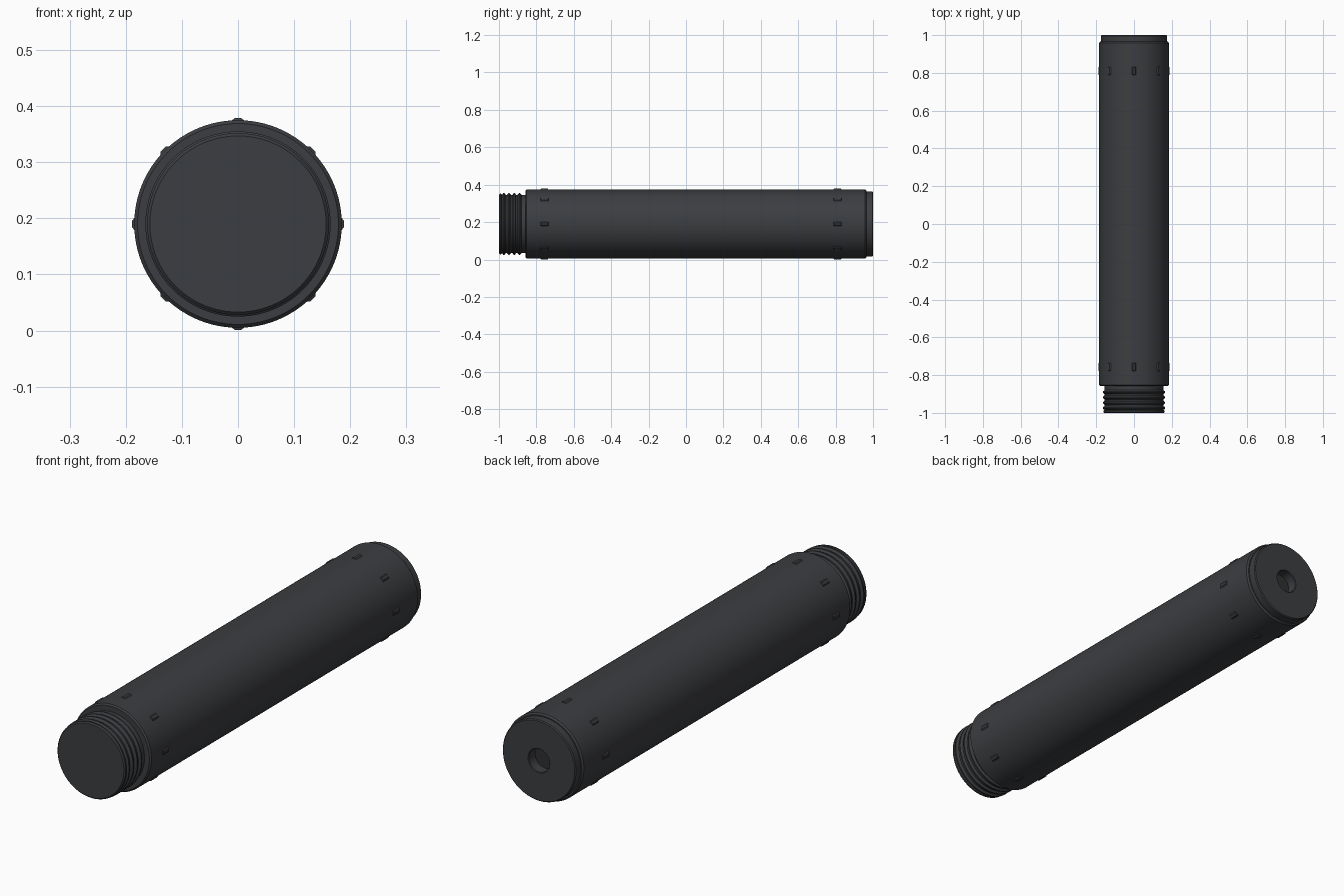
import bpy, bmesh
from math import pi, cos, sin, radians
from mathutils import Matrix, Vector

if "Cube" in bpy.data.objects:
    bpy.data.objects.remove(bpy.data.objects["Cube"])

CZ = 0.19      # height of the tube axis
SEG = 96

def material(name, c):
    m = bpy.data.materials.new(name)
    m.diffuse_color = (*c, 1)
    m.use_nodes = True
    m.node_tree.nodes["Principled BSDF"].inputs["Base Color"].default_value = m.diffuse_color
    return m

dark = material("dark_metal", (0.045, 0.047, 0.052))
black = material("bore_black", (0.03, 0.029, 0.028))

def finish(name, bm, mat, angle=30):
    bmesh.ops.recalc_face_normals(bm, faces=bm.faces)
    me = bpy.data.meshes.new(name)
    bm.to_mesh(me)
    bm.free()
    me.materials.append(mat)
    ob = bpy.data.objects.new(name, me)
    bpy.context.collection.objects.link(ob)
    bpy.context.view_layer.objects.active = ob
    ob.select_set(True)
    bpy.ops.object.shade_smooth_by_angle(angle=radians(angle))
    ob.select_set(False)
    return ob

def lathe(name, profile, mat):
    """Revolve (radius, y) points around the tube axis; radius 0 closes an end."""
    bm = bmesh.new()
    vs = [bm.verts.new((r, y, CZ)) for r, y in profile]
    es = [bm.edges.new(p) for p in zip(vs, vs[1:])]
    bmesh.ops.spin(bm, geom=vs + es, cent=(0, 0, CZ), axis=(0, 1, 0),
                   angle=2 * pi, steps=SEG, use_duplicate=False)
    bmesh.ops.remove_doubles(bm, verts=bm.verts, dist=1e-5)
    return finish(name, bm, mat)

# Main tube with small chamfers at both ends
lathe("tube_body", [(0.15, -0.858), (0.179, -0.858), (0.185, -0.852),
                    (0.185, 0.958), (0.179, 0.965), (0.16, 0.965)], dark)

# Rear cap with a recessed bore
lathe("end_cap", [(0.174, 0.96), (0.174, 0.996), (0.170, 1.0), (0.052, 1.0),
                  (0.049, 0.997), (0.049, 0.955)], dark)
lathe("bore_floor", [(0.049, 0.955), (0, 0.955)], black)

# Threaded neck: four rounded crests
neck = [(0, -1.0), (0.157, -1.0), (0.162, -0.995), (0.162, -0.988)]
for i in range(4):
    y = -0.974 + i * 0.028
    neck += [(0.156, y - 0.010), (0.165, y - 0.003), (0.165, y + 0.003), (0.156, y + 0.010)]
neck += [(0.156, -0.855)]
lathe("threaded_neck", neck, dark)

# Two rings of eight small tapered grip studs
def stud_ring(name, y):
    bm = bmesh.new()
    for i in range(8):
        a = i * pi / 4
        out, side = Vector((cos(a), 0, sin(a))), Vector((-sin(a), 0, cos(a)))
        stud = bmesh.ops.create_cube(bm, size=1)["verts"]
        for v in stud:
            top = v.co.z > 0
            w, l, h = (0.012, 0.038, 0.1888) if top else (0.032, 0.046, 0.180)
            v.co = Vector((0, y, CZ)) + side * v.co.x * w + out * h + Vector((0, v.co.y * l, 0))
    finish(name, bm, dark, 15)

stud_ring("front_studs", -0.757)
stud_ring("rear_studs", 0.81)
